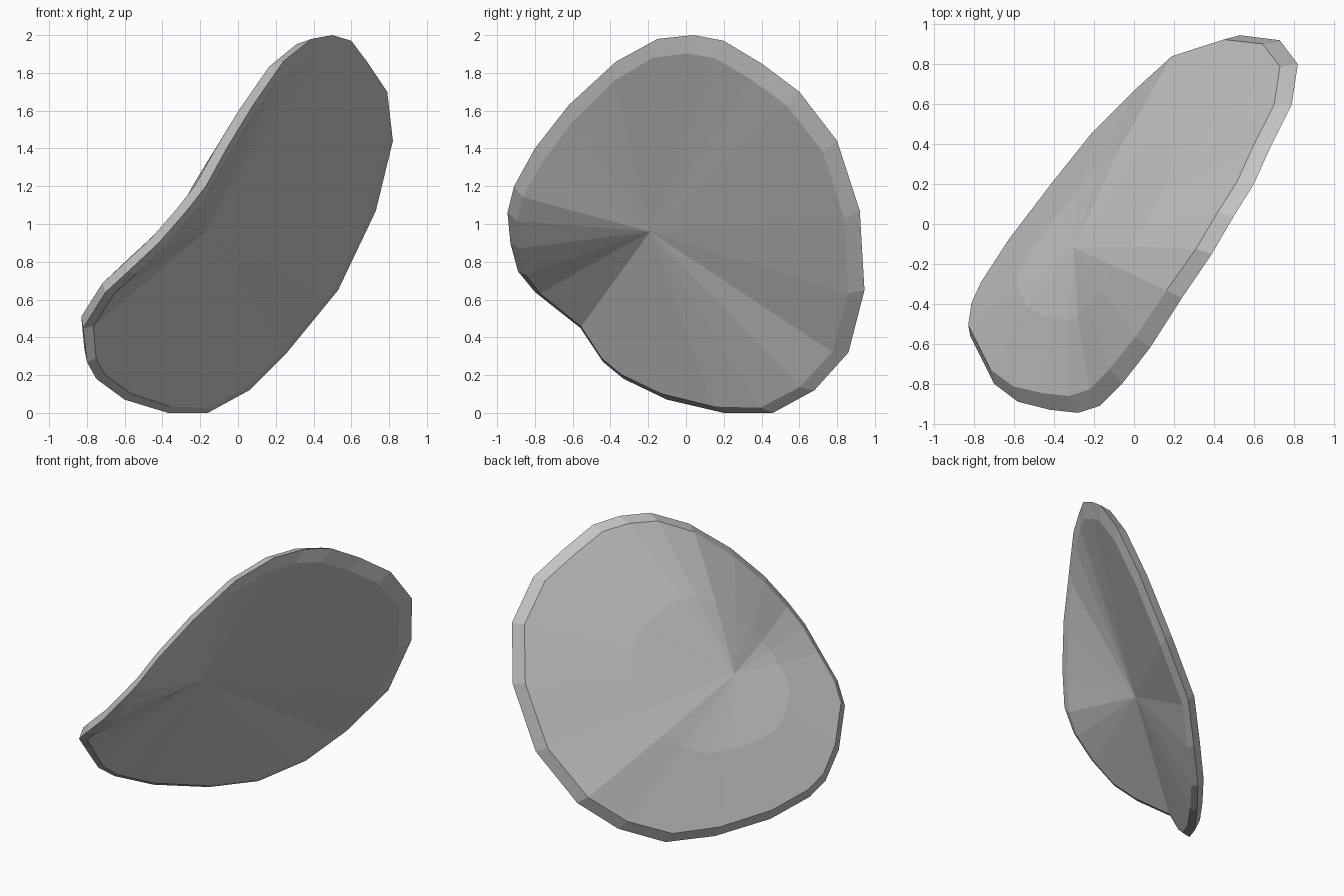
import bpy, bmesh
from mathutils import Vector

if "Cube" in bpy.data.objects:
    bpy.data.objects.remove(bpy.data.objects["Cube"])

# Outer edge of the warped disc
RIM = [Vector(p) for p in (
    (0.50, 0.04, 2.00), (0.60, 0.20, 1.97), (0.69, 0.40, 1.85), (0.79, 0.60, 1.70),
    (0.82, 0.80, 1.44), (0.73, 0.92, 1.07), (0.53, 0.945, 0.65), (0.26, 0.86, 0.32),
    (0.06, 0.68, 0.12), (-0.16, 0.46, 0.0), (-0.37, 0.20, 0.0), (-0.60, -0.10, 0.07),
    (-0.75, -0.33, 0.18), (-0.80, -0.44, 0.27), (-0.82, -0.56, 0.45), (-0.70, -0.80, 0.64),
    (-0.58, -0.89, 0.75), (-0.42, -0.93, 0.90), (-0.28, -0.945, 1.06), (-0.17, -0.91, 1.20),
    (-0.06, -0.80, 1.40), (0.08, -0.62, 1.63), (0.24, -0.37, 1.86), (0.39, -0.15, 1.98))]
AXIS = Vector((-0.82, 0.44, 0.38)).normalized()
HOLLOW = Vector((-0.17, -0.19, 0.96))      # deepest point of the hollow side
PEAK = HOLLOW + AXIS * 0.16                # highest point of the domed side


def inset(p, centre, amount, shift):
    return p + (centre - p).normalized() * amount + shift


# Rings from the hollow side, around the edge, to the domed side
lower = [inset(p, HOLLOW, 0.075, Vector((0, -0.025, -0.035))) for p in RIM]
upper = [inset(p, PEAK, 0.06, AXIS * 0.055) for p in RIM]
dome = [p.lerp(PEAK, 0.5) + AXIS * 0.025 for p in upper]

bm = bmesh.new()
rings = [[bm.verts.new(p) for p in ring] for ring in (lower, RIM, upper, dome)]
bottom, top = bm.verts.new(HOLLOW), bm.verts.new(PEAK)
n = len(RIM)
for i in range(n):
    j = (i + 1) % n
    bm.faces.new((bottom, rings[0][i], rings[0][j]))
    for a, b in zip(rings, rings[1:]):
        bm.faces.new((a[i], b[i], b[j], a[j]))
    bm.faces.new((top, rings[-1][j], rings[-1][i]))
bmesh.ops.recalc_face_normals(bm, faces=bm.faces)

mesh = bpy.data.meshes.new("curved_shell")
bm.to_mesh(mesh)
bm.free()
shell = bpy.data.objects.new("curved_shell", mesh)
bpy.context.collection.objects.link(shell)

# Single grey
grey = bpy.data.materials.new("light_grey")
grey.diffuse_color = (0.55, 0.55, 0.55, 1)
grey.use_nodes = True
grey.node_tree.nodes["Principled BSDF"].inputs["Base Color"].default_value = grey.diffuse_color
mesh.materials.append(grey)
